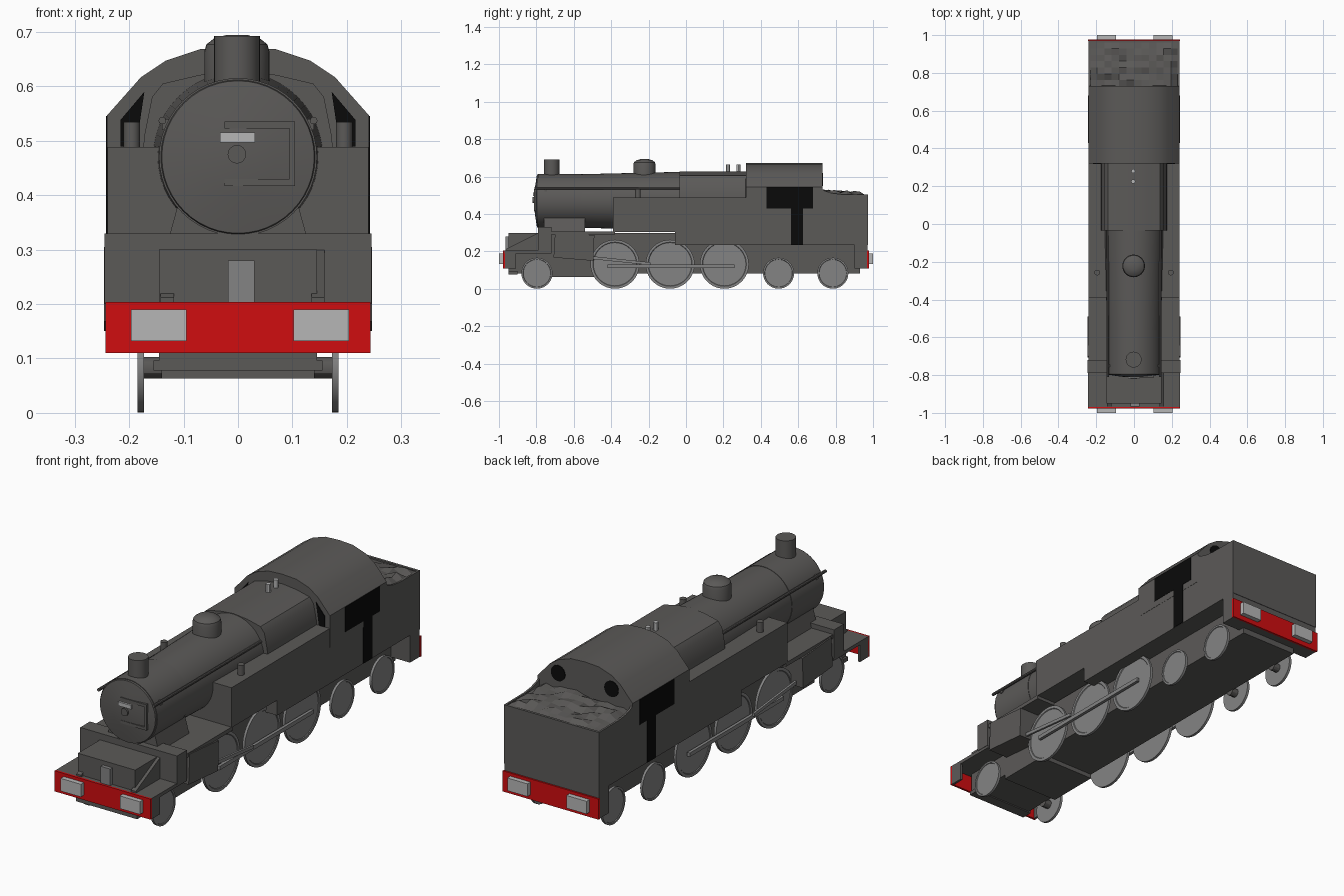
import bpy, bmesh, math, random
from mathutils import Vector

if "Cube" in bpy.data.objects:
    bpy.data.objects.remove(bpy.data.objects["Cube"])

random.seed(4)


def material(name, r, g, b):
    m = bpy.data.materials.new(name)
    m.diffuse_color = (r, g, b, 1)
    m.use_nodes = True
    m.node_tree.nodes["Principled BSDF"].inputs["Base Color"].default_value = m.diffuse_color
    return m


BODY = material("dark grey paint", 0.105, 0.101, 0.097)
STEEL = material("steel grey", 0.23, 0.23, 0.23)
LIGHT = material("light grey", 0.47, 0.47, 0.47)
RED = material("beam red", 0.63, 0.004, 0.005)
BLACK = material("black", 0.003, 0.003, 0.003)


def finish(name, bm, mat, smooth=True):
    bmesh.ops.recalc_face_normals(bm, faces=bm.faces)
    me = bpy.data.meshes.new(name)
    bm.to_mesh(me)
    bm.free()
    me.materials.append(mat)
    ob = bpy.data.objects.new(name, me)
    bpy.context.collection.objects.link(ob)
    ob["smooth"] = smooth
    return ob


def place(axis, t, u, v):
    return {"x": Vector((t, u, v)), "y": Vector((u, t, v)), "z": Vector((u, v, t))}[axis]


def loft(name, rings, mat, smooth=True):
    """Skin a list of equal-length point rings and cap both ends."""
    bm = bmesh.new()
    vs = [[bm.verts.new(p) for p in ring] for ring in rings]
    n = len(vs[0])
    for a, b in zip(vs, vs[1:]):
        for i in range(n):
            bm.faces.new((a[i], a[(i + 1) % n], b[(i + 1) % n], b[i]))
    bm.faces.new(vs[0])
    bm.faces.new(vs[-1])
    return finish(name, bm, mat, smooth)


def prism(name, axis, pts, lo, hi, mat, smooth=True):
    return loft(name, [[place(axis, t, u, v) for u, v in pts] for t in (lo, hi)], mat, smooth)


def box(name, x0, x1, y0, y1, z0, z1, mat):
    return prism(name, "z", [(x0, y0), (x1, y0), (x1, y1), (x0, y1)], z0, z1, mat, False)


def lathe(name, axis, centre, rings, mat, n=32):
    """rings: (offset along axis, radius)"""
    c = Vector(centre)
    ang = [2 * math.pi * i / n for i in range(n)]
    return loft(name, [[c + place(axis, t, r * math.cos(a), r * math.sin(a)) for a in ang]
                       for t, r in rings], mat)


def mirrored(half):
    return half + [(-x, z) for x, z in reversed(half) if x > 0]


# Boiler, smokebox and door
lathe("boiler", "y", (0, 0, 0.47), [(-0.57, 0.143), (-0.02, 0.156), (0.0, 0.156)], BODY, 48)
lathe("smokebox", "y", (0, 0, 0.47), [(-0.79, 0.145), (-0.56, 0.145)], BODY, 48)
lathe("smokebox_door", "y", (0, 0, 0.47),
      [(-0.785, 0.143), (-0.797, 0.14), (-0.808, 0.07), (-0.812, 0.02)], BODY, 48)
lathe("door_knob", "y", (-0.002, 0, 0.475), [(-0.82, 0.017), (-0.80, 0.017)], BODY, 16)
box("door_plate", -0.033, 0.031, -0.819, -0.80, 0.497, 0.515, LIGHT)
box("hinge_top", -0.025, 0.105, -0.812, -0.795, 0.522, 0.535, BODY)
box("hinge_bottom", -0.025, 0.105, -0.812, -0.795, 0.417, 0.43, BODY)
box("hinge_post", 0.095, 0.105, -0.812, -0.795, 0.417, 0.535, BODY)
prism("smokebox_saddle", "y", mirrored([(0.133, 0.30), (0.1, 0.42)]), -0.76, -0.54, BODY, False)

# Firebox and mountings on top
prism("firebox", "y", mirrored([(0.178, 0.44), (0.172, 0.51), (0.158, 0.58), (0.138, 0.605),
                                (0.07, 0.621), (0, 0.628)]), -0.035, 0.33, BODY)
lathe("chimney", "z", (-0.002, -0.718, 0), [(0.58, 0.042), (0.692, 0.042)], BODY)
lathe("steam_dome", "z", (-0.002, -0.222, 0),
      [(0.58, 0.06), (0.663, 0.06), (0.677, 0.056), (0.688, 0.042), (0.694, 0.02)], BODY)
for i, y in enumerate((0.225, 0.28)):
    lathe(f"safety_valve_{i}", "z", (-0.004, y, 0), [(0.61, 0.011), (0.664, 0.011)], LIGHT, 12)

# Side tanks, cab and bunker
prism("tanks_and_lower_body", "x",
      [(-0.39, 0.305), (-0.39, 0.488), (0.97, 0.488), (0.97, 0.235), (-0.06, 0.235), (-0.06, 0.305)],
      -0.24, 0.24, BODY, False)
prism("cab", "y", mirrored([(0.241, 0.40), (0.241, 0.546), (0.178, 0.617), (0.133, 0.647),
                            (0.07, 0.668), (0, 0.672)]), 0.32, 0.73, BODY)
box("bunker_back", -0.24, 0.24, 0.96, 0.972, 0.235, 0.505, BODY)

# Coal heap as a rough grid
bm = bmesh.new()
bmesh.ops.create_grid(bm, x_segments=12, y_segments=7, size=0.5)
for v in bm.verts:
    x, y = v.co.x * 0.472, v.co.y * 0.235 + 0.845
    edge = abs(v.co.x) > 0.45 or v.co.y > 0.45
    z = 0.498 if edge else random.uniform(0.497, 0.522) + 0.012 * (0.5 - v.co.y)
    v.co = (x, y, z)
finish("coal", bm, BODY, False)

# Running plate, frames and front platform
box("main_frame", -0.145, 0.145, -0.95, 0.93, 0.083, 0.30, BODY)
box("frame_keel", -0.145, 0.145, -0.72, -0.47, 0.063, 0.09, BODY)
box("lower_cross_bar", -0.155, 0.155, -0.95, -0.90, 0.078, 0.096, BODY)
box("running_plate", -0.24, 0.24, -0.75, -0.38, 0.29, 0.308, BODY)
box("front_step", -0.245, 0.245, -0.79, -0.72, 0.20, 0.33, BODY)
box("front_platform", -0.243, 0.243, -0.97, -0.72, 0.188, 0.204, BODY)
box("front_lamp", -0.018, 0.03, -0.966, -0.945, 0.204, 0.28, STEEL)
for x in (-0.13, 0.147):
    prism("platform_gusset", "x", [(-0.965, 0.203), (-0.965, 0.212), (-0.785, 0.302), (-0.785, 0.203)],
          x - 0.012, x + 0.012, BODY, False)

# Buffer beams with their buffers at both ends
for end, s in (("front", -1), ("rear", 1)):
    y0, y1 = sorted((s * 0.968, s * 0.978))
    box(end + "_beam", -0.243, 0.243, y0, y1, 0.11, 0.204, RED)
    for x in (-0.146, 0.153):
        y0, y1 = sorted((s * 0.975, s * 1.0))
        box(end + "_buffer", x - 0.051, x + 0.051, y0, y1, 0.132, 0.19, LIGHT)
box("rear_beam_backing", -0.24, 0.24, 0.90, 0.97, 0.11, 0.24, BODY)

# Parts that repeat on both sides
for side, s in (("left", -1), ("right", 1)):
    def sbox(name, x0, x1, *rest):
        a, b = sorted((s * x0, s * x1))
        return box(f"{side}_{name}", a, b, *rest)

    # Wheels with raised rims
    for y, r in ((-0.797, 0.083), (-0.38, 0.131), (-0.085, 0.131), (0.205, 0.131),
                 (0.495, 0.083), (0.785, 0.083)):
        lathe(f"{side}_wheel", "x", (s * 0.179, y, r + 0.001),
              [(-s * 0.006, r), (s * 0.006, r), (s * 0.006, r * 0.9), (s * 0.003, r * 0.88)],
              STEEL, 40)
        lathe(f"{side}_axle", "x", (0, y, r), [(s * 0.14, 0.02), (s * 0.178, 0.02)], BODY, 12)

    # Rods and inclined cylinder
    sbox("coupling_rod", 0.188, 0.202, -0.42, 0.26, 0.112, 0.13, STEEL)
    a, b = sorted((s * 0.203, s * 0.213))
    prism(f"{side}_connecting_rod", "x", [(-0.53, 0.178), (-0.53, 0.162), (-0.19, 0.127), (-0.19, 0.142)],
          a, b, STEEL, False)
    a, b = sorted((s * 0.14, s * 0.246))
    prism(f"{side}_cylinder", "x", [(-0.708, 0.168), (-0.7, 0.305), (-0.49, 0.287), (-0.495, 0.15)],
          a, b, BODY, False)

    # Bunker side sheet with curved top, and front side sheet
    a, b = sorted((s * 0.231, s * 0.24))
    prism(f"{side}_bunker_side", "x", [(0.72, 0.40), (0.72, 0.54), (0.74, 0.525), (0.78, 0.512),
                                       (0.83, 0.506), (0.972, 0.505), (0.972, 0.40)], a, b, BODY)
    sbox("front_side_sheet", 0.232, 0.243, -0.97, -0.91, 0.11, 0.2, BODY)

    # Handrail and tank filler
    lathe(f"{side}_handrail", "y", (s * 0.139, 0, 0.537), [(-0.81, 0.007), (-0.03, 0.007)], BODY, 10)
    for y in (-0.75, -0.27):
        sbox("rail_post", 0.12, 0.14, y - 0.006, y + 0.006, 0.52, 0.54, BODY)
    lathe(f"{side}_tank_filler", "z", (s * 0.195, -0.257, 0), [(0.48, 0.015), (0.534, 0.015)], BODY, 14)

    # Black openings: cab side window, doorway, front window and rear porthole
    sbox("cab_side_window", 0.238, 0.2425, 0.43, 0.68, 0.43, 0.545, BLACK)
    sbox("cab_doorway", 0.238, 0.2425, 0.562, 0.625, 0.236, 0.43, BLACK)
    prism(f"{side}_cab_front_window", "y", [(s * 0.172, 0.59), (s * 0.216, 0.538), (s * 0.216, 0.489),
                                            (s * 0.187, 0.489)], 0.317, 0.322, BLACK, False)
    lathe(f"{side}_rear_porthole", "y", (s * 0.135, 0, 0.585), [(0.728, 0.036), (0.733, 0.036)], BLACK, 24)

# Smooth the round parts, keeping sharp edges
bpy.ops.object.select_all(action="DESELECT")
for ob in bpy.context.collection.objects:
    if ob["smooth"]:
        ob.select_set(True)
        bpy.context.view_layer.objects.active = ob
bpy.ops.object.shade_smooth_by_angle(angle=math.radians(30))
